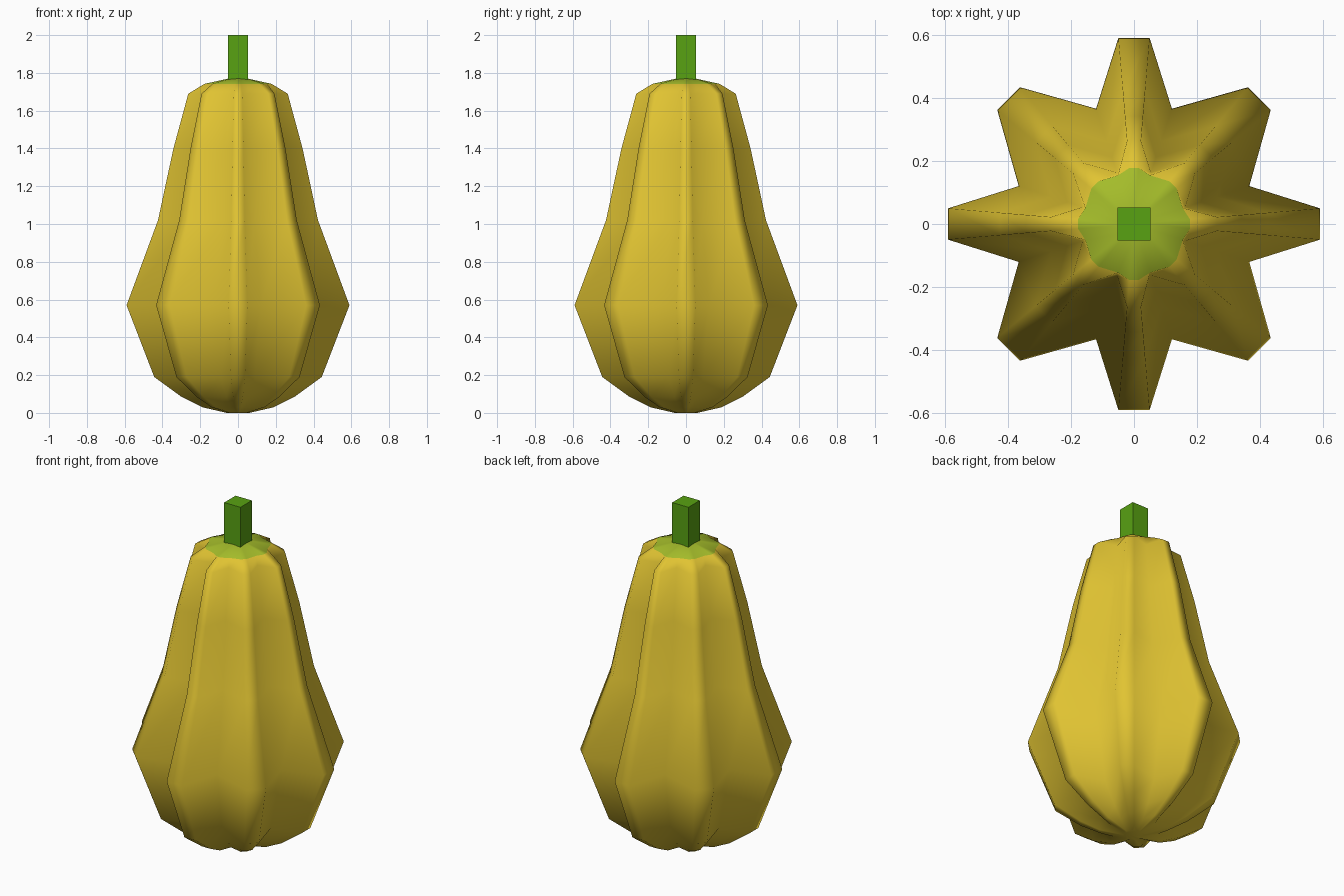
import bpy, bmesh, math

if "Cube" in bpy.data.objects:
    bpy.data.objects.remove(bpy.data.objects["Cube"])

def material(name, rgb):
    m = bpy.data.materials.new(name)
    m.diffuse_color = (*rgb, 1)
    m.use_nodes = True
    m.node_tree.nodes["Principled BSDF"].inputs["Base Color"].default_value = m.diffuse_color
    return m

yellow = material("gourd yellow", (0.75, 0.55, 0.032))
cap_green = material("cap olive green", (0.37, 0.50, 0.023))
stem_green = material("stem green", (0.098, 0.36, 0.006))

# Eight-lobed star section: two points per lobe tip, one per valley
section = []
for q in range(4):
    for deg, rel in ((-4.8, 1.0), (4.8, 1.0), (18.2, 0.65),
                     (39.8, 0.953), (50.2, 0.953), (71.8, 0.65)):
        section.append((math.radians(q * 90 + deg), rel))

# (height, tip radius, star depth: 1 = full star, 0 = round)
rings = [(0.0, 0.06, 0.6), (0.03, 0.19, 0.9), (0.085, 0.30, 1), (0.19, 0.445, 1),
         (0.57, 0.592, 1), (1.02, 0.425, 1), (1.40, 0.343, 1), (1.69, 0.264, 1),
         (1.742, 0.178, 0.25), (1.77, 0.05, 0)]

# Ribbed body with green cap
bm = bmesh.new()
loops = []
for z, r, depth in rings:
    loop = []
    for a, rel in section:
        rr = r * (1 - depth * (1 - rel))
        loop.append(bm.verts.new((rr * math.cos(a), rr * math.sin(a), z)))
    loops.append(loop)
n = len(section)
for k in range(len(loops) - 1):
    lo, hi = loops[k], loops[k + 1]
    for i in range(n):
        j = (i + 1) % n
        f = bm.faces.new((lo[i], lo[j], hi[j], hi[i]))
        f.material_index = 1 if k == len(loops) - 2 else 0
bm.faces.new(loops[0][::-1])
bm.faces.new(loops[-1]).material_index = 1
for f in bm.faces:
    f.smooth = True
mesh = bpy.data.meshes.new("gourd_body")
bm.to_mesh(mesh)
bm.free()
mesh.materials.append(yellow)
mesh.materials.append(cap_green)
bpy.context.collection.objects.link(bpy.data.objects.new("gourd_body", mesh))

# Square stem
bpy.ops.mesh.primitive_cube_add(size=1, location=(0, 0, 1.87))
stem = bpy.context.object
stem.name = "stem"
stem.scale = (0.105, 0.105, 0.26)
stem.data.materials.append(stem_green)
